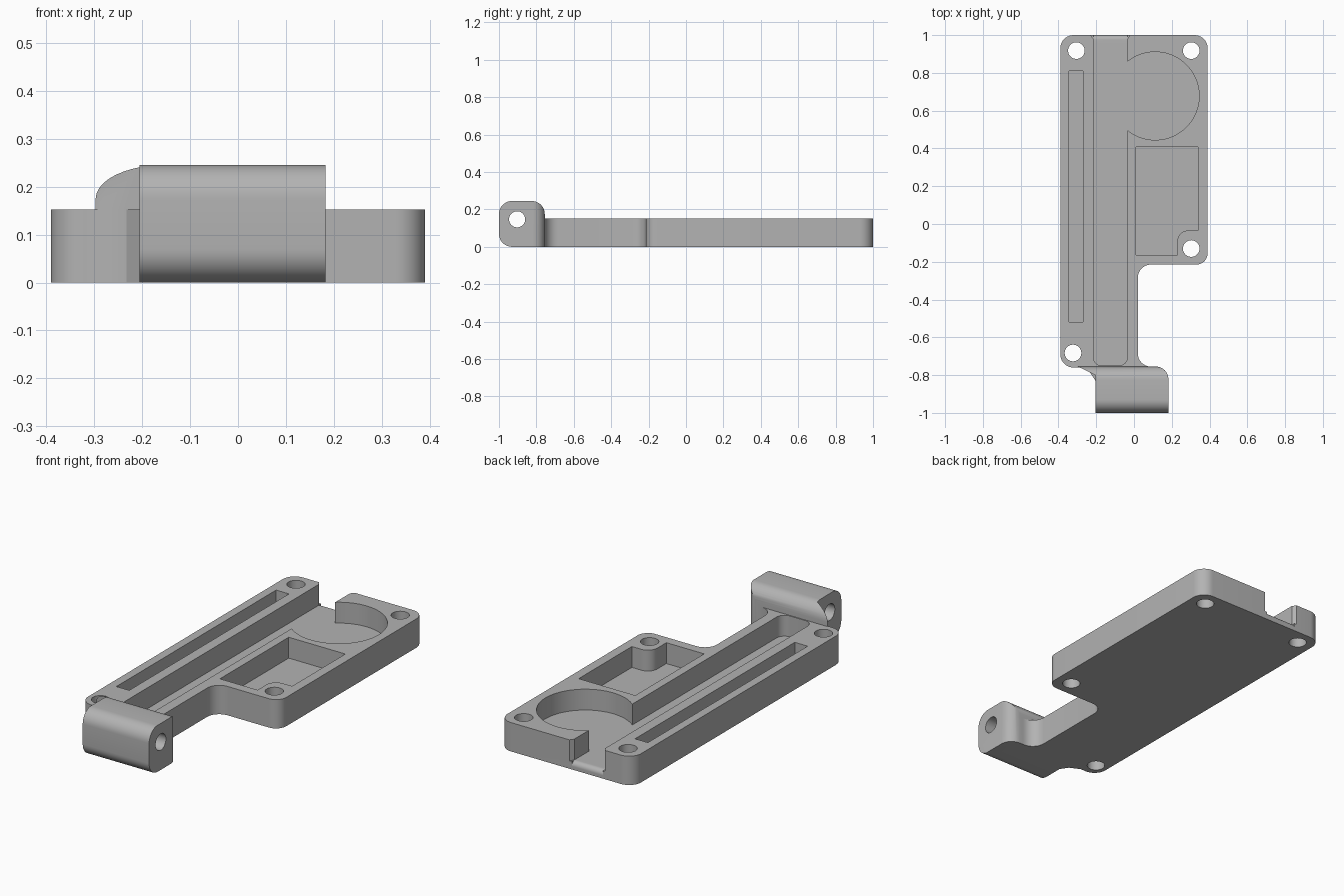
import bpy, bmesh, math
from mathutils import Vector, Matrix

if "Cube" in bpy.data.objects:
    bpy.data.objects.remove(bpy.data.objects["Cube"], do_unlink=True)

TOP, FLOOR, ABOVE = 0.152, 0.042, 0.3

grey = bpy.data.materials.new("matte grey")
grey.use_nodes = True
colour = (0.45, 0.45, 0.45, 1)
grey.diffuse_color = colour
grey.node_tree.nodes["Principled BSDF"].inputs["Base Color"].default_value = colour


def rounded(corners, steps=10):
    """Turn (x, y, radius) corners into a filleted outline."""
    out = []
    for i, (x, y, r) in enumerate(corners):
        p = Vector((x, y))
        if not r:
            out.append(p)
            continue
        a = (Vector(corners[i - 1][:2]) - p).normalized()
        b = (Vector(corners[(i + 1) % len(corners)][:2]) - p).normalized()
        half = a.angle(b) / 2
        centre = p + (a + b).normalized() * r / math.sin(half)
        start = p + a * r / math.tan(half) - centre
        end = p + b * r / math.tan(half) - centre
        turn = math.atan2(start.x * end.y - start.y * end.x, start.dot(end))
        for k in range(steps + 1):
            out.append(centre + Matrix.Rotation(turn * k / steps, 2) @ start)
    return out


def circle(x, y, r, n=48):
    return [Vector((x + r * math.cos(math.tau * k / n),
                    y + r * math.sin(math.tau * k / n))) for k in range(n)]


def prism(name, outline, low, high, axis="z"):
    """Extrude an outline along z, or a (y, z) outline along x."""
    bm = bmesh.new()
    place = (lambda p, h: (p.x, p.y, h)) if axis == "z" else (lambda p, h: (h, p.x, p.y))
    face = bm.faces.new([bm.verts.new(place(p, low)) for p in outline])
    side = bmesh.ops.extrude_face_region(bm, geom=[face])["geom"]
    shift = Vector((0, 0, high - low)) if axis == "z" else Vector((high - low, 0, 0))
    bmesh.ops.translate(bm, vec=shift, verts=[v for v in side if isinstance(v, bmesh.types.BMVert)])
    bmesh.ops.recalc_face_normals(bm, faces=bm.faces)
    mesh = bpy.data.meshes.new(name)
    bm.to_mesh(mesh)
    bm.free()
    mesh.materials.append(grey)
    obj = bpy.data.objects.new(name, mesh)
    bpy.context.collection.objects.link(obj)
    return obj


def combine(target, tool, operation):
    """Apply a boolean and discard the tool."""
    mod = target.modifiers.new(operation, "BOOLEAN")
    mod.operation, mod.object, mod.solver = operation, tool, "EXACT"
    bpy.context.view_layer.objects.active = target
    bpy.ops.object.modifier_apply(modifier=mod.name)
    bpy.data.objects.remove(tool, do_unlink=True)


# Base plate with a narrow neck towards the hinge
plate = prism("base_plate", rounded([
    (-0.39, 1, 0.07), (-0.39, -0.76, 0.07), (-0.25, -0.76, 0), (-0.19, -0.85, 0),
    (0.1, -0.85, 0), (0.1, -0.755, 0), (0.02, -0.755, 0.07), (0.02, -0.215, 0.07),
    (0.39, -0.215, 0.06), (0.39, 1, 0.07)]), 0, TOP)

# Hinge knuckle: plan outline trimmed by a rounded side profile
hinge = prism("hinge_knuckle", rounded([
    (-0.205, -1, 0), (0.182, -1, 0), (0.182, -0.755, 0.065),
    (-0.297, -0.755, 0), (-0.205, -0.8, 0)]), 0, 0.26)
side_profile = rounded([(-1, 0, 0.07), (-0.7551, 0, 0), (-0.7551, 0.245, 0.07), (-1, 0.245, 0.07)])
combine(hinge, prism("hinge_profile", side_profile, -0.5, 0.5, "x"), "INTERSECT")
combine(plate, hinge, "UNION")

# Long channel, flared where it leaves the back edge
channel = rounded([
    (-0.215, -0.75, 0.045), (-0.035, -0.75, 0.045), (-0.035, 0.98, 0),
    (-0.02, 1.001, 0), (-0.02, 1.1, 0), (-0.23, 1.1, 0), (-0.23, 1.001, 0), (-0.215, 0.98, 0)])
combine(plate, prism("channel_cutter", channel, FLOOR, TOP + 0.05), "DIFFERENCE")

# Rounded lip on the channel floor
lip = rounded([(0.96, FLOOR, 0), (1, FLOOR, 0.025), (1, 0.01, 0), (1.1, 0.01, 0),
               (1.1, 0.08, 0), (0.96, 0.08, 0)])
combine(plate, prism("lip_cutter", lip, -0.215, -0.035, "x"), "DIFFERENCE")

# Round recess, stepped pocket and narrow slot
pocket = rounded([(0.01, -0.165, 0), (0.23, -0.165, 0), (0.23, -0.035, 0.055),
                  (0.34, -0.035, 0), (0.34, 0.408, 0), (0.01, 0.408, 0)])
slot = rounded([(-0.345, -0.52, 0), (-0.27, -0.52, 0), (-0.27, 0.81, 0), (-0.345, 0.81, 0)])
for outline in (circle(0.112, 0.678, 0.233, 80), pocket, slot):
    combine(plate, prism("recess_cutter", outline, FLOOR, ABOVE), "DIFFERENCE")

# Screw holes and hinge pin hole
for x, y in ((-0.305, 0.918), (0.303, 0.918), (0.303, -0.13), (-0.323, -0.683)):
    combine(plate, prism("screw_cutter", circle(x, y, 0.044), -0.1, ABOVE), "DIFFERENCE")
combine(plate, prism("pin_cutter", circle(-0.903, 0.147, 0.043), -0.5, 0.5, "x"), "DIFFERENCE")

# Smooth the fillets, keep hard edges
bpy.ops.object.select_all(action="DESELECT")
plate.select_set(True)
bpy.context.view_layer.objects.active = plate
bpy.ops.object.shade_smooth_by_angle(angle=math.radians(30))
